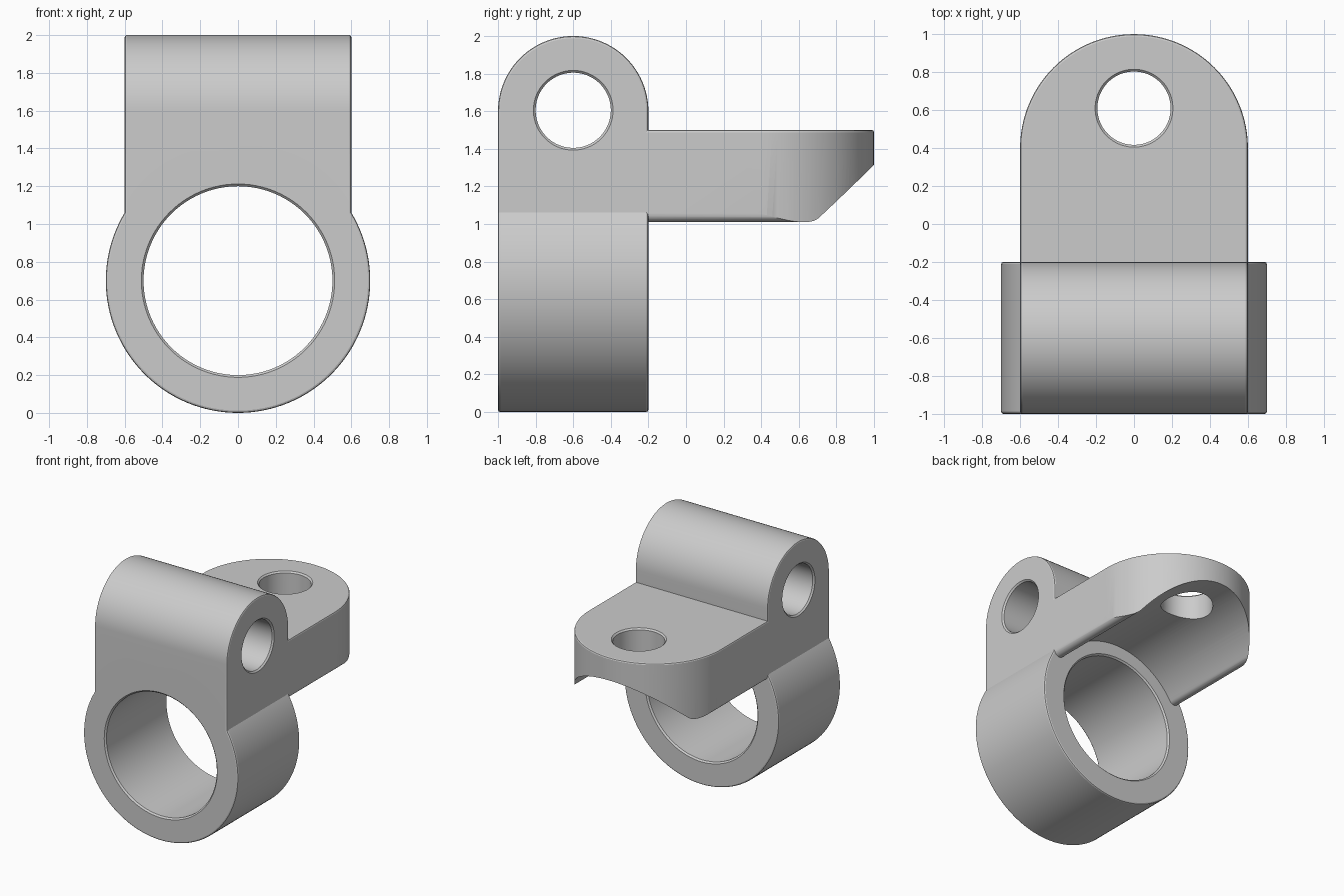
import bpy, bmesh
from math import sin, cos, pi, atan2, hypot

ROUND = 0.012          # softened edge size
AXIS_Z = 0.7           # height of the clamp ring axis

cube = bpy.data.objects.get("Cube")
if cube:
    bpy.data.objects.remove(cube, do_unlink=True)

grey = bpy.data.materials.new("plain grey")
grey.use_nodes = True
grey.diffuse_color = (0.6, 0.6, 0.6, 1)
grey.node_tree.nodes["Principled BSDF"].inputs["Base Color"].default_value = (0.6, 0.6, 0.6, 1)


def arc(cu, cv, r, start, end, steps):
    """Points on an arc, both ends included."""
    angles = [start + (end - start) * i / steps for i in range(steps + 1)]
    return [(round(cu + r * cos(a), 5), round(cv + r * sin(a), 5)) for a in angles]


def place(axis, u, v, t):
    return {"x": (t, u, v), "y": (u, t, v), "z": (u, v, t)}[axis]


def make_object(name, bm):
    bmesh.ops.recalc_face_normals(bm, faces=bm.faces)
    mesh = bpy.data.meshes.new(name)
    bm.to_mesh(mesh)
    bm.free()
    mesh.materials.append(grey)
    obj = bpy.data.objects.new(name, mesh)
    bpy.context.collection.objects.link(obj)
    return obj


def loft(name, axis, sections, soft=0):
    """Join equal-length outlines, given as (position, points), into a solid."""
    bm = bmesh.new()
    rings = [[bm.verts.new(place(axis, u, v, t)) for u, v in pts] for t, pts in sections]
    n = len(rings[0])
    for a, b in zip(rings, rings[1:]):
        for i in range(n):
            j = (i + 1) % n
            bm.faces.new((a[i], a[j], b[j], b[i]))
    caps = [bm.faces.new(rings[0]), bm.faces.new(rings[-1])]
    bmesh.ops.recalc_face_normals(bm, faces=bm.faces)
    if soft:
        rims = [e for f in caps for e in f.edges]
        bmesh.ops.bevel(bm, geom=rims, offset=soft, segments=2, profile=0.5, affect="EDGES")
    return make_object(name, bm)


def prism(name, axis, outline, start, end, soft=0):
    return loft(name, axis, [(start, outline), (end, outline)], soft)


def hole_cutter(name, axis, cu, cv, r, start, end):
    """Cylinder that flares slightly at both faces to soften the hole rims."""
    flare = 0.03
    stations = [(start - flare, r + ROUND + flare), (start + ROUND, r),
                (end - ROUND, r), (end + flare, r + ROUND + flare)]
    return loft(name, axis, [(t, arc(cu, cv, rad, 0, 2 * pi, 96)[:-1]) for t, rad in stations])


def combine(target, other, operation):
    other.hide_render = True
    mod = target.modifiers.new(operation.lower(), "BOOLEAN")
    mod.operation, mod.solver, mod.object = operation, "EXACT", other
    bpy.context.view_layer.objects.active = target
    bpy.ops.object.modifier_apply(modifier=mod.name)
    bpy.data.objects.remove(other, do_unlink=True)


# Clamp ring and round-topped upright
bracket = prism("clamp_bracket", "y", arc(0, AXIS_Z, 0.7, 0, 2 * pi, 128)[:-1], -1, -0.2, ROUND)
upright_outline = arc(-0.6, 1.6, 0.4, 0, pi, 48) + [(-1, 0.75), (-0.2, 0.75)]
upright = prism("upright", "x", upright_outline, -0.6, 0.6, ROUND)

# Tab: round-ended plan, hollowed beneath with rounded lower lips
plan = arc(0, 0.4, 0.6, 0, pi, 64) + [(-0.6, -0.3), (0.6, -0.3)]
tab = prism("tab", "z", plan, 0.9, 1.5, ROUND)
lip = 0.045
lip_x, lip_z = 0.6 - lip, 1.01 + lip
lean = atan2(lip_z - AXIS_Z, lip_x)
hollow = hypot(lip_x, lip_z - AXIS_Z) - lip
right_lip = arc(lip_x, lip_z, lip, 2 * pi, pi + lean, 14)
left_lip = [(-x, z) for x, z in reversed(right_lip)]
underside = arc(0, AXIS_Z, hollow, lean, pi - lean, 48)[1:-1]
section = [(0.6, 1.7)] + right_lip + underside + left_lip + [(-0.6, 1.7)]
combine(tab, prism("tab_section", "y", section, -0.4, 1.1), "INTERSECT")

# Join the body, then open the ring bore and the two bolt holes
combine(bracket, upright, "UNION")
combine(bracket, tab, "UNION")
for cutter in (
    hole_cutter("ring_bore", "y", 0, AXIS_Z, 0.5, -1, -0.2),
    hole_cutter("cross_hole", "x", -0.6, 1.605, 0.2, -0.6, 0.6),
    hole_cutter("tab_hole", "z", 0, 0.61, 0.193, 1.1, 1.5),
):
    combine(bracket, cutter, "DIFFERENCE")

# Smooth the curved walls and keep the edges crisp
bpy.ops.object.select_all(action="DESELECT")
bracket.select_set(True)
bpy.context.view_layer.objects.active = bracket
bpy.ops.object.shade_smooth_by_angle(angle=0.35)
